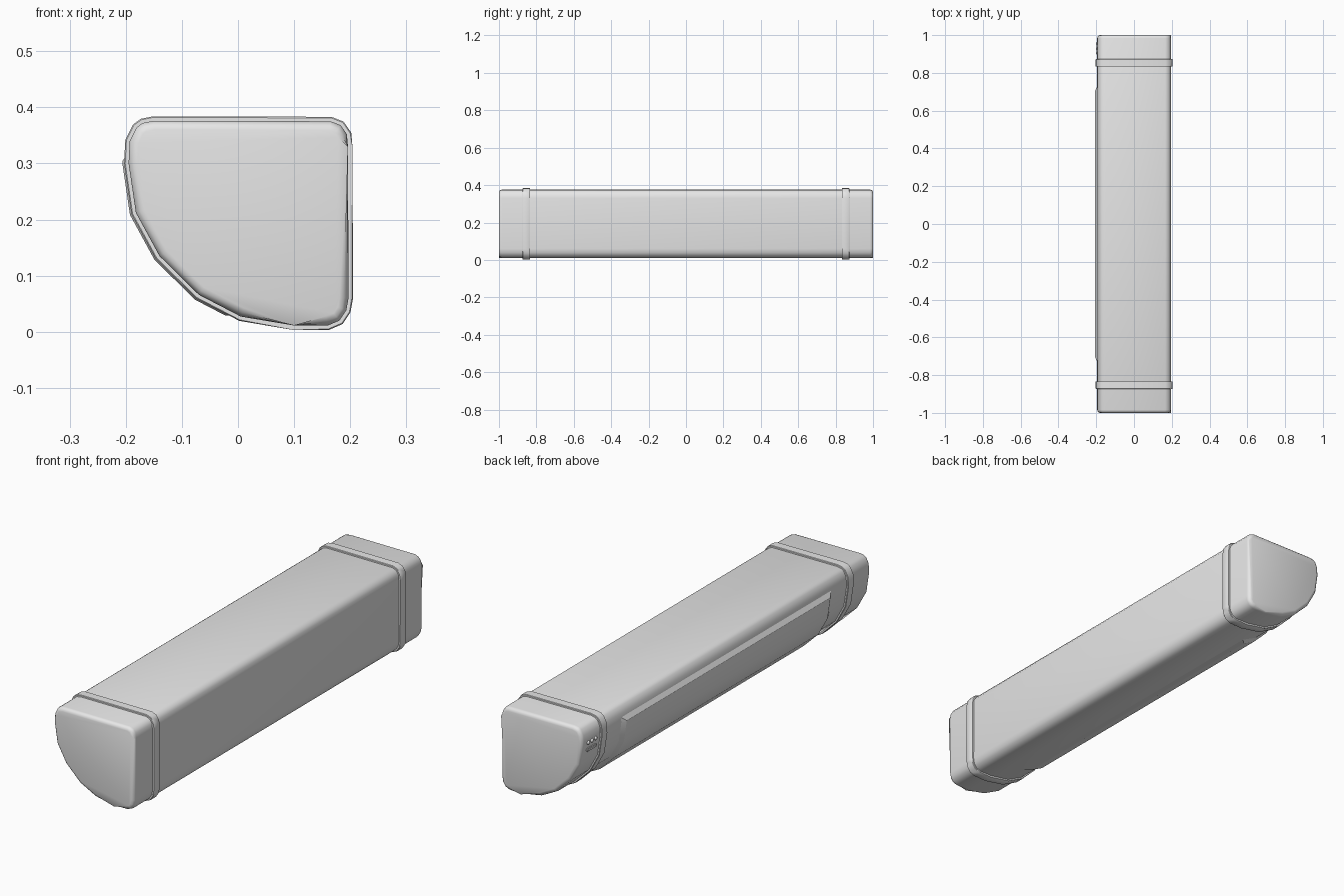
import bpy, bmesh
from mathutils import Vector

if "Cube" in bpy.data.objects:
    bpy.data.objects.remove(bpy.data.objects["Cube"])

grey = bpy.data.materials.new("plain grey")
grey.use_nodes = True
grey.diffuse_color = (0.8, 0.8, 0.8, 1)
grey.node_tree.nodes["Principled BSDF"].inputs["Base Color"].default_value = (0.8, 0.8, 0.8, 1)

# Cross-section of the housing (x, z), clockwise from the top
SECTION = [(-0.15, 0.376), (0.165, 0.375), (0.183, 0.368), (0.194, 0.352),
           (0.196, 0.33), (0.197, 0.06), (0.193, 0.038), (0.181, 0.02),
           (0.16, 0.011), (0.1, 0.011), (0.005, 0.027), (-0.07, 0.066),
           (-0.14, 0.135), (-0.182, 0.212), (-0.195, 0.30), (-0.193, 0.34),
           (-0.181, 0.364), (-0.17, 0.372)]


def offset(points, dist, closed=True):
    """Move a clockwise outline outward by dist, with mitred corners."""
    pts = [Vector(p) for p in points]
    n = len(pts)
    out = []
    for i, p in enumerate(pts):
        before = pts[i - 1] if closed or i > 0 else None
        after = pts[(i + 1) % n] if closed or i < n - 1 else None
        normals = []
        for a, b in ((before, p), (p, after)):
            if a is not None and b is not None:
                d = (b - a).normalized()
                normals.append(Vector((-d.y, d.x)))
        m = sum(normals, Vector((0, 0))).normalized()
        out.append(p + m * dist / max(m.dot(normals[0]), 0.5))
    return out


def finish(bm, name, angle=0.6):
    bmesh.ops.recalc_face_normals(bm, faces=bm.faces)
    mesh = bpy.data.meshes.new(name)
    bm.to_mesh(mesh)
    bm.free()
    mesh.materials.append(grey)
    ob = bpy.data.objects.new(name, mesh)
    bpy.context.collection.objects.link(ob)
    bpy.ops.object.select_all(action='DESELECT')
    ob.select_set(True)
    bpy.context.view_layer.objects.active = ob
    bpy.ops.object.shade_smooth_by_angle(angle=angle)
    return ob


def prism(name, outline, y0, y1, bevel, segments, angle=0.6):
    """Extrude an x-z outline along y and round its two end rims."""
    bm = bmesh.new()
    rings = [[bm.verts.new((p[0], y, p[1])) for p in outline] for y in (y0, y1)]
    n = len(outline)
    for ring in rings:
        bm.faces.new(ring)
    for i in range(n):
        j = (i + 1) % n
        bm.faces.new((rings[0][i], rings[0][j], rings[1][j], rings[1][i]))
    rims = [e for e in bm.edges if abs(e.verts[0].co.y - e.verts[1].co.y) < 1e-6]
    bmesh.ops.bevel(bm, geom=rims, offset=bevel, segments=segments,
                    profile=0.5, affect='EDGES')
    return finish(bm, name, angle)


# Long housing with rounded ends
prism("housing", SECTION, -1, 1, 0.016, 3, 0.8)

# Raised strap near each end
for name, y in (("front_band", -0.853), ("back_band", 0.853)):
    prism(name, offset(SECTION, 0.008), y - 0.02, y + 0.02, 0.002, 1)

# Raised cover on the curved side, with sloping borders
curve = SECTION[10:15][::1]
base = offset([(0.003, 0.026)] + curve[1:] + [(-0.194, 0.325)], -0.002, False)
top = offset([(-0.018, 0.039)] + curve[1:] + [(-0.195, 0.304)], 0.011, False)
bm = bmesh.new()


def rows(path, half):
    return [[bm.verts.new((p.x, y, p.y)) for p in path] for y in (-half, half)]


low, high = rows(base, 0.73), rows(top, 0.705)
for i in range(len(base) - 1):
    for a, b in ((low[0], low[1]), (high[0], high[1]),
                 (low[0], high[0]), (low[1], high[1])):
        bm.faces.new((a[i], a[i + 1], b[i + 1], b[i]))
for i in (0, -1):
    bm.faces.new((low[0][i], low[1][i], high[1][i], high[0][i]))
finish(bm, "side_cover", 0.4)

# Three small buttons and a bar beside the back end
for k in range(3):
    bm = bmesh.new()
    bmesh.ops.create_uvsphere(bm, u_segments=12, v_segments=8, radius=0.009)
    bmesh.ops.translate(bm, verts=bm.verts, vec=(-0.193, 0.905 + 0.025 * k, 0.3))
    finish(bm, f"button_{k + 1}")
bm = bmesh.new()
bmesh.ops.create_cube(bm, size=1)
bmesh.ops.scale(bm, verts=bm.verts, vec=(0.016, 0.066, 0.014))
bmesh.ops.translate(bm, verts=bm.verts, vec=(-0.19, 0.93, 0.268))
bmesh.ops.bevel(bm, geom=bm.edges[:], offset=0.003, segments=2, affect='EDGES')
finish(bm, "indicator_bar")
